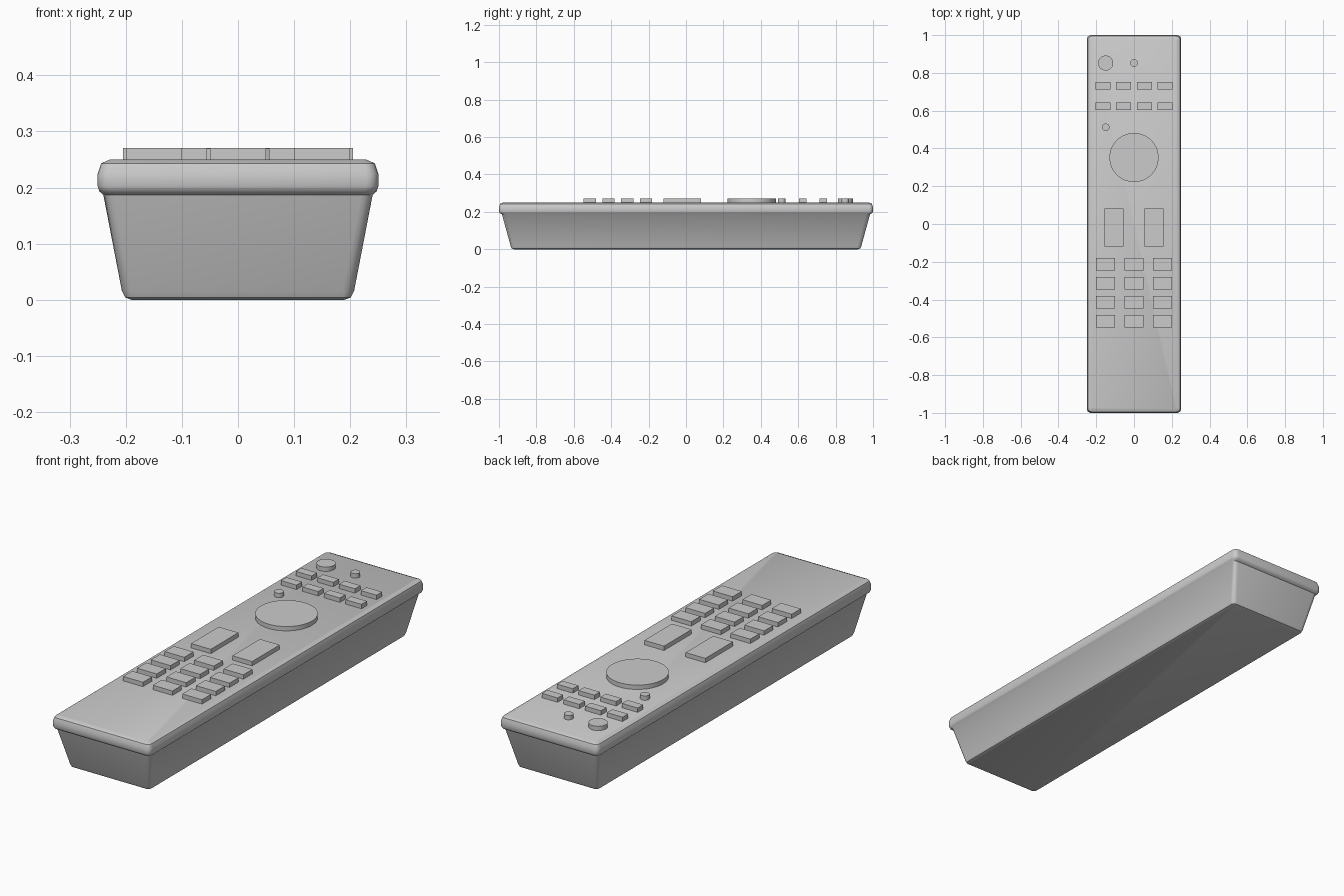
import bpy, bmesh
from math import cos, sin, pi

if "Cube" in bpy.data.objects:
    bpy.data.objects.remove(bpy.data.objects["Cube"])


def finish(name, bm, angle):
    bmesh.ops.recalc_face_normals(bm, faces=bm.faces)
    mesh = bpy.data.meshes.new(name)
    bm.to_mesh(mesh)
    bm.free()
    ob = bpy.data.objects.new(name, mesh)
    bpy.context.collection.objects.link(ob)
    bpy.ops.object.select_all(action='DESELECT')
    ob.select_set(True)
    bpy.context.view_layer.objects.active = ob
    bpy.ops.object.shade_smooth_by_angle(angle=angle)
    return ob


def rounded_ring(bm, hx, hy, r, z, steps=4):
    verts = []
    for i, (sx, sy) in enumerate([(1, 1), (-1, 1), (-1, -1), (1, -1)]):
        for k in range(steps + 1):
            a = (i + k / steps) * pi / 2
            verts.append(bm.verts.new((sx * (hx - r) + r * cos(a),
                                       sy * (hy - r) + r * sin(a), z)))
    return verts


# body: tapered tray with an overhanging rounded rim (half x, half y, corner radius, z)
sections = [
    (0.190, 0.920, 0.008, 0.000),
    (0.201, 0.931, 0.015, 0.004),
    (0.207, 0.937, 0.020, 0.016),
    (0.240, 0.984, 0.020, 0.187),
    (0.247, 0.996, 0.022, 0.193),
    (0.250, 1.000, 0.022, 0.202),
    (0.250, 1.000, 0.022, 0.225),
    (0.244, 0.994, 0.020, 0.243),
    (0.228, 0.978, 0.008, 0.250),
]
bm = bmesh.new()
rings = [rounded_ring(bm, *s) for s in sections]
for a, b in zip(rings, rings[1:]):
    for i in range(len(a)):
        j = (i + 1) % len(a)
        bm.faces.new((a[i], a[j], b[j], b[i]))
bm.faces.new(rings[0][::-1])
bm.faces.new(rings[-1])
finish("body", bm, 0.75)

Z0, Z1 = 0.24, 0.27  # buttons start inside the body


def box_button(name, x, y, w, h):
    bm = bmesh.new()
    bmesh.ops.create_cube(bm, size=1)
    for v in bm.verts:
        v.co = (x + v.co.x * w, y + v.co.y * h, (Z0 + Z1) / 2 + v.co.z * (Z1 - Z0))
    finish(name, bm, 0.5)


def round_button(name, x, y, r, n=48):
    bm = bmesh.new()
    bmesh.ops.create_cone(bm, cap_ends=True, segments=n, radius1=r, radius2=r,
                          depth=Z1 - Z0)
    bmesh.ops.translate(bm, verts=bm.verts, vec=(x, y, (Z0 + Z1) / 2))
    finish(name, bm, 0.5)


# round buttons
round_button("power_button", -0.15, 0.852, 0.04)
round_button("indicator_button", 0, 0.852, 0.02, 32)
round_button("menu_button", -0.15, 0.512, 0.02, 32)
round_button("navigation_disc", 0, 0.352, 0.13, 64)

# two rows of small function buttons
for y in (0.733, 0.623):
    for x in (-0.165, -0.055, 0.055, 0.165):
        box_button("function_button", x, y, 0.08, 0.04)

# volume and channel rockers
for x in (-0.105, 0.105):
    box_button("rocker_button", x, -0.019, 0.1, 0.2)

# number pad
for row in range(4):
    for x in (-0.15, 0, 0.15):
        box_button("number_button", x, -0.214 - 0.1 * row, 0.1, 0.066)
